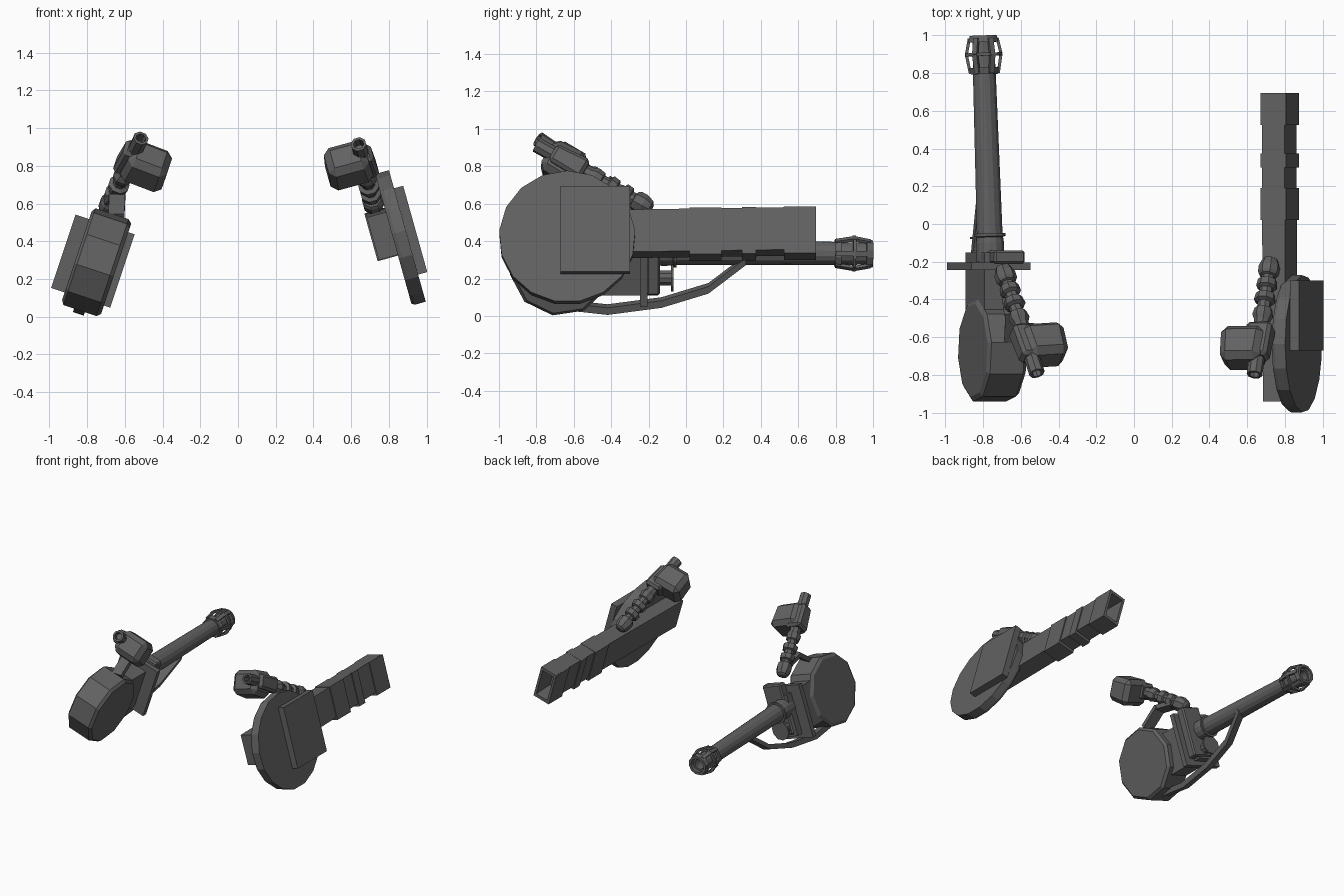
import bpy, bmesh, math
from mathutils import Vector, Matrix

if "Cube" in bpy.data.objects:
    bpy.data.objects.remove(bpy.data.objects["Cube"])

# dark gunmetal used on every part
DARK = bpy.data.materials.new("dark_metal")
DARK.diffuse_color = (.12, .12, .12, 1)
DARK.use_nodes = True
DARK.node_tree.nodes["Principled BSDF"].inputs["Base Color"].default_value = DARK.diffuse_color


def finish(name, bm, M):
    bmesh.ops.recalc_face_normals(bm, faces=bm.faces)
    me = bpy.data.meshes.new(name)
    bm.to_mesh(me)
    bm.free()
    me.materials.append(DARK)
    ob = bpy.data.objects.new(name, me)
    ob.matrix_world = M
    bpy.context.collection.objects.link(ob)
    return ob


def tilt(origin, deg):
    return Matrix.Translation(origin) @ Matrix.Rotation(math.radians(deg), 4, 'Y')


def axis_frame(p, q, ref=(1, 0, 0)):
    """Frame at p with z toward q and x as near ref as possible."""
    p, q, ref = Vector(p), Vector(q), Vector(ref)
    z = (q - p).normalized()
    x = (ref - z * ref.dot(z)).normalized()
    y = z.cross(x)
    return Matrix.Translation(p) @ Matrix((x, y, z)).transposed().to_4x4()


def box(name, M, c, size, bevel=0, taper=1):
    bm = bmesh.new()
    bmesh.ops.create_cube(bm, size=1)
    for v in bm.verts:
        k = taper if v.co.z > 0 else 1
        v.co = Vector((v.co.x * size[0] * k, v.co.y * size[1] * k, v.co.z * size[2])) + Vector(c)
    if bevel:
        bmesh.ops.bevel(bm, geom=bm.edges[:], offset=bevel, segments=1, affect='EDGES')
    return finish(name, bm, M)


def beam(name, p, q, w, h, ref=(1, 0, 0)):
    L = (Vector(q) - Vector(p)).length
    return box(name, axis_frame(p, q, ref), (0, 0, L / 2), (w, h, L))


def lathe(name, M, prof, n, ring=False, phase=0.5):
    """Revolve (t, r) points about z; ring closes the section into a tube."""
    bm = bmesh.new()
    loops = []
    for t, r in prof:
        angs = [(i + phase) * 2 * math.pi / n for i in range(n)]
        loops.append([bm.verts.new((r * math.cos(a), r * math.sin(a), t)) for a in angs])
    m = len(loops)
    for j in range(m if ring else m - 1):
        a, b = loops[j], loops[(j + 1) % m]
        for i in range(n):
            k = (i + 1) % n
            bm.faces.new((a[i], a[k], b[k], b[i]))
    if not ring:
        bm.faces.new(loops[0])
        bm.faces.new(loops[-1])
    return finish(name, bm, M)


def strip(name, M, pts, thick, width):
    """Bent flat bar along (y, z) points, width across x."""
    bm = bmesh.new()
    secs = []
    for y, z in pts:
        secs.append([bm.verts.new((x, y, z + d)) for x, d in
                     ((-width / 2, 0), (width / 2, 0), (width / 2, thick), (-width / 2, thick))])
    for a, b in zip(secs, secs[1:]):
        for i in range(4):
            k = (i + 1) % 4
            bm.faces.new((a[i], a[k], b[k], b[i]))
    bm.faces.new(secs[0])
    bm.faces.new(secs[-1])
    return finish(name, bm, M)


# ---- Left weapon: drum, body, plates ----
L = tilt((-0.755, 0, 0.29), 18.4)
Mdrum = L @ axis_frame((.005, -0.67, 0), (1, -0.67, 0), (0, 1, 0))
lathe("drum", Mdrum, [(-.11, .25), (-.095, .274), (.09, .274), (.11, .255)], 10, phase=.25)
box("gun_body", L, (-0.015, -0.32, -0.01), (.15, .34, .32))
box("guard_plate", L, (-0.015, -0.225, 0), (.33, .04, .41))
box("front_block", L, (0.025, -0.175, 0.04), (.17, .07, .39), .01)
strip("lower_strap", L, [(-.72, -.255), (-.42, -.29), (-.13, -.25), (.12, -.17), (.32, -.01)], .04, .06)
beam("top_bracket_rear", (-.645, -.62, .53), (-.64, -.47, .635), .085, .035)
beam("top_bracket_front", (-.645, -.48, .63), (-.665, -.33, .61), .085, .035)

# lower tube with end flange
Mt = L @ axis_frame((-.01, -.2, -.095), (-.01, 0, -.095))
lathe("lower_tube", Mt, [(0, .042), (.12, .042), (.12, .075), (.132, .075), (.132, .03)], 10)

# ---- Left weapon: barrel and caged muzzle ----
Mb = axis_frame((-.76, -.2, .345), (-.80, 1.0, .332))
lathe("barrel", Mb, [(0, .076), (.1, .076), (.13, .072), (.135, .085), (.15, .085), (.15, .07),
                     (1.0, .062), (1.17, .058), (1.17, .04), (1.02, .04)], 14)
lathe("muzzle_collar", Mb, [(.995, .06), (.995, .074), (1.03, .082), (1.03, .06)], 12, True)
lathe("muzzle_ring", Mb, [(1.092, .08), (1.092, .1), (1.108, .1), (1.108, .08)], 12, True)
lathe("muzzle_tip", Mb, [(1.165, .055), (1.165, .082), (1.2, .074), (1.2, .055)], 12, True)
for i in range(6):
    a = i * math.pi / 3
    d = Vector((math.cos(a), math.sin(a), 0))
    ref = Mb.to_3x3() @ Vector((-d.y, d.x, 0))
    P = [Mb @ (d * r + Vector((0, 0, t))) for t, r in ((1.0, .074), (1.1, .092), (1.185, .074))]
    beam("muzzle_bar_rear", P[0], P[1], .028, .016, ref)
    beam("muzzle_bar_front", P[1], P[2], .028, .016, ref)

# ---- Right weapon: round shield, side plate, sleeved box barrel ----
R = tilt((.775, 0, .43), -15.6)
Mshield = tilt((.862, 0, .415), -15.6) @ axis_frame((0, -.635, 0), (1, -.635, 0), (0, 1, 0))
lathe("round_shield", Mshield, [(-.038, .355), (-.02, .365), (.038, .365)], 17, phase=.25)
box("side_plate", R, (.143, -.485, -.01), (.05, .37, .475))


def open_box(name, y0, y1, w, h, wall):
    """Square tube with an open far end."""
    M = R @ axis_frame((0, y0, 0), (0, y1, .015 * (y1 - y0)))
    length = y1 - y0
    bm = bmesh.new()
    bmesh.ops.create_cube(bm, size=1)
    for v in bm.verts:
        v.co = Vector((v.co.x * w, v.co.y * h, (v.co.z + .5) * length))
    bm.faces.ensure_lookup_table()
    end = max(bm.faces, key=lambda f: f.calc_center_median().z)
    bmesh.ops.inset_region(bm, faces=[end], thickness=wall)
    for v in end.verts:
        v.co.z -= .16
    return finish(name, bm, M)


open_box("box_barrel", -.94, .69, .125, .235, .02)
for y0, y1 in ((.02, .19), (.30, .375), (.525, .695)):
    M = R @ Matrix.Translation((0, 0, .008 * (y0 + .9)))
    ob = lathe("barrel_sleeve", M @ axis_frame((0, y0, 0), (0, y1, 0)),
               [(0, .06), (0, 1), (y1 - y0, 1), (y1 - y0, .06)], 4, True)
    for i, v in enumerate(ob.data.vertices):
        k = (.14, .258) if i // 4 in (1, 2) else (.1, .21)
        v.co.x = math.copysign(k[0] / 2, v.co.x)
        v.co.y = math.copysign(k[1] / 2, v.co.y)

# ---- Segmented arms with heads, one per weapon ----
ARM = [(-.03, .025), (-.02, .042), (.02, .057), (.06, .057), (.075, .048), (.08, .035), (.1, .035),
       (.105, .052), (.145, .056), (.155, .036), (.185, .036), (.19, .052), (.23, .058), (.24, .036),
       (.275, .036), (.28, .048), (.32, .056), (.35, .042), (.42, .042)]
for side, p, q, head, ang in (
        ("left", (-.69, -.25, .575), (-.515, -.79, .945), (-.483, -.645, .80), 18.4),
        ("right", (.72, -.21, .585), (.64, -.79, .91), (.582, -.66, .805), -15.6)):
    ref = Matrix.Rotation(math.radians(ang), 3, 'Y') @ Vector((1, 0, 0))
    A = axis_frame(p, q, ref)
    lathe(side + "_arm_links", A, ARM, 8)
    box(side + "_head_frame", A, (0, 0, .48), (.14, .12, .2), .018, .85)
    lathe(side + "_head_nozzle", A, [(.54, .05), (.58, .042), (.68, .042), (.68, .028), (.62, .028)], 8)
    H = axis_frame(head, Vector(head) + Vector(q) - Vector(p), ref)
    box(side + "_head_block", H, (0, 0, 0), (.24, .2, .2), .035, .9)
